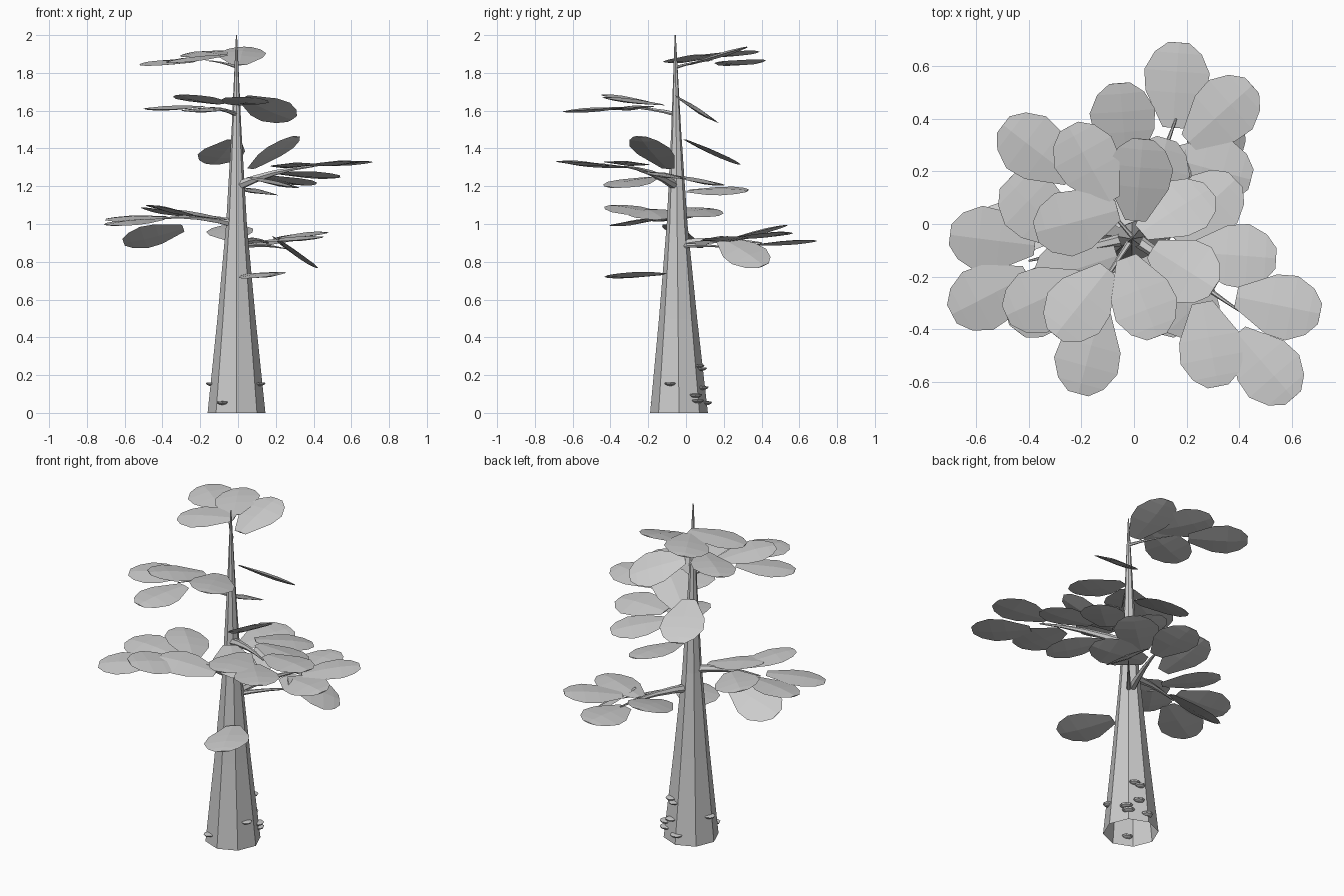
import bpy, bmesh, random
from math import sin, cos, pi, atan2, radians
from mathutils import Vector

if "Cube" in bpy.data.objects:
    bpy.data.objects.remove(bpy.data.objects["Cube"])

random.seed(4)


def make_object(name, bm):
    bmesh.ops.recalc_face_normals(bm, faces=bm.faces)
    mesh = bpy.data.meshes.new(name)
    bm.to_mesh(mesh)
    bm.free()
    obj = bpy.data.objects.new(name, mesh)
    bpy.context.collection.objects.link(obj)
    return obj


def tube(name, pts, radii, sides, u=None, v=None):
    """Tapered tube, open at its start; u, v fix the ring plane."""
    bm = bmesh.new()
    if u is None:
        d = pts[-1] - pts[0]
        u = d.cross(Vector((0, 0, 1))).normalized()
        v = u.cross(d).normalized()
    angles = [2 * pi * k / sides for k in range(sides)]
    rings = [[bm.verts.new(p + r * (u * cos(a) + v * sin(a))) for a in angles] for p, r in zip(pts, radii)]
    for a, b in zip(rings, rings[1:]):
        for k in range(sides):
            n = (k + 1) % sides
            bm.faces.new((a[k], a[n], b[n], b[k]))
    bm.faces.new(rings[-1])
    return make_object(name, bm)


# Leaf half outline: distance along, half width, swell
LEAF = [(-0.165, 0.04, 0.003), (-0.03, 0.115, 0.011), (0.05, 0.125, 0.012), (0.12, 0.09, 0.008), (0.16, 0.04, 0.003)]


def leaf(name, centre, hub, gx, gy):
    """Thin lens-shaped leaf pointing away from hub, on a plane with slopes gx, gy."""
    bm = bmesh.new()
    c = Vector(centre)
    n = Vector((-gx, -gy, 1)).normalized()
    a = atan2(c.y - hub[1], c.x - hub[0])
    d = Vector((cos(a), sin(a), gx * cos(a) + gy * sin(a))).normalized()
    s = n.cross(d)
    row = lambda side, h: [bm.verts.new(c + d * u + s * w * side + n * t * h) for u, w, t in LEAF]
    left, right = row(1, 0), row(-1, 0)
    for sign in (1, -1):
        mid = row(0, sign)
        for i in range(len(LEAF) - 1):
            bm.faces.new((left[i], mid[i], mid[i + 1], left[i + 1]))
            bm.faces.new((mid[i], right[i], right[i + 1], mid[i + 1]))
        for i in (0, -1):
            bm.faces.new((left[i], mid[i], right[i]))
    return make_object(name, bm)


# Trunk: leaning slightly, hollow underneath
levels = [0, 0.5, 1, 1.5, 2]
tube("trunk", [Vector((-0.008, -0.037 - 0.01 * z, z)) for z in levels],
     [0.153, 0.101, 0.055, 0.026, 0.003], 8, Vector((1, 0, 0)), Vector((0, 1, 0)))


def branch(name, height, tip, radius):
    """Branch from the trunk axis to its tip, arching upward."""
    a, b = Vector((-0.005, -0.05, height)), Vector(tip)
    ts = [i / 4 for i in range(5)]
    pts = [a.lerp(b, t) + Vector((0, 0, 3 * radius * t * (1 - t))) for t in ts]
    tube(name, pts, [radius * (1 - 0.85 * t) for t in ts], 6)


branch("crown_branch", 1.83, (-0.17, 0.14, 1.865), 0.009)
branch("upper_branch", 1.58, (-0.18, -0.32, 1.615), 0.013)
branch("right_branch", 1.2, (0.4, -0.33, 1.305), 0.026)
branch("left_branch", 1.0, (-0.4, -0.14, 1.03), 0.026)
branch("back_branch", 0.89, (0.16, 0.4, 0.9), 0.026)
branch("back_twig", 0.88, (0.25, 0.25, 0.87), 0.015)


def tier(name, hub, gx, gy, leaves):
    """Leaves fanned out around a hub on the branch, sharing a gentle slope."""
    for i, c in enumerate(leaves):
        leaf(f"{name}_{i + 1}", c, hub, gx, gy)


tier("crown_leaf", (-0.07, 0.05), 0.1, 0.1, [(-0.17, 0.23, 1.90), (-0.37, 0.28, 1.855), (-0.22, 0.01, 1.875)])
tier("upper_leaf", (-0.08, -0.16), 0.02, 0.06, [(-0.17, -0.49, 1.605), (-0.34, -0.28, 1.615)])
tier("upper_front_leaf", (-0.04, -0.1), -0.06, -0.14, [(-0.20, -0.30, 1.66), (0.03, -0.28, 1.65)])
tier("right_leaf", (0.25, -0.25), 0.04, -0.06, [(0.55, -0.31, 1.32), (0.50, -0.54, 1.32), (0.29, -0.46, 1.31)])
tier("inner_right_leaf", (0.1, -0.1), -0.06, -0.15, [(0.38, -0.12, 1.26), (0.27, 0.06, 1.23)])
tier("left_leaf", (-0.22, -0.1), 0.05, 0.12, [(-0.54, -0.06, 1.03), (-0.55, -0.27, 1.01)])
tier("upright_left_leaf", (-0.22, -0.1), -0.2, -0.06, [(-0.37, 0.05, 1.06), (-0.35, -0.28, 1.07)])
tier("inner_leaf", (0, -0.1), -0.18, 0.05, [(-0.22, -0.17, 1.05), (0.08, 0.17, 1.175), (0.18, -0.29, 1.22)])
tier("lowest_leaf", (0.02, -0.05), 0.12, 0.08, [(0.12, -0.27, 0.73)])
tier("back_leaf", (0.14, 0.25), 0.08, 0.06, [(0.16, 0.53, 0.90), (0.33, 0.42, 0.94), (0.29, 0.21, 0.92)])

# Steeply tilted leaves: centre, slopes
TILTED = [((0.02, 0.17, 1.89), 0.02, 0.3), ((0.16, 0.05, 1.61), -0.05, -0.6),
          ((0.19, -0.17, 1.38), 0.5, -0.35), ((-0.08, 0.14, 1.38), 0.1, -0.42),
          ((-0.45, -0.02, 0.94), 0.2, -0.55), ((0.30, 0.30, 0.85), -0.65, -0.1),
          ((-0.04, 0.38, 0.955), 0.05, 0.25)]
for i, (c, gx, gy) in enumerate(TILTED):
    leaf(f"tilted_leaf_{i + 1}", c, (0, -0.05), gx, gy)

# Bracket mushrooms on the trunk: azimuth, height
MUSHROOMS = [(238, 0.05), (340, 0.15), (175, 0.15), (60, 0.245), (75, 0.23),
             (70, 0.13), (40, 0.09), (45, 0.06), (90, 0.05)]
for i, (az, z) in enumerate(MUSHROOMS):
    bm = bmesh.new()
    bmesh.ops.create_uvsphere(bm, u_segments=8, v_segments=6, radius=random.uniform(0.03, 0.037))
    for v in bm.verts:
        v.co.z *= 0.5 if v.co.z < 0 else 0.12
    dist = (0.153 - 0.104 * z) * 0.95
    a = radians(az)
    bmesh.ops.translate(bm, verts=bm.verts, vec=(-0.008 + dist * cos(a), -0.038 + dist * sin(a), z + 0.008))
    make_object(f"mushroom_{i + 1}", bm)
